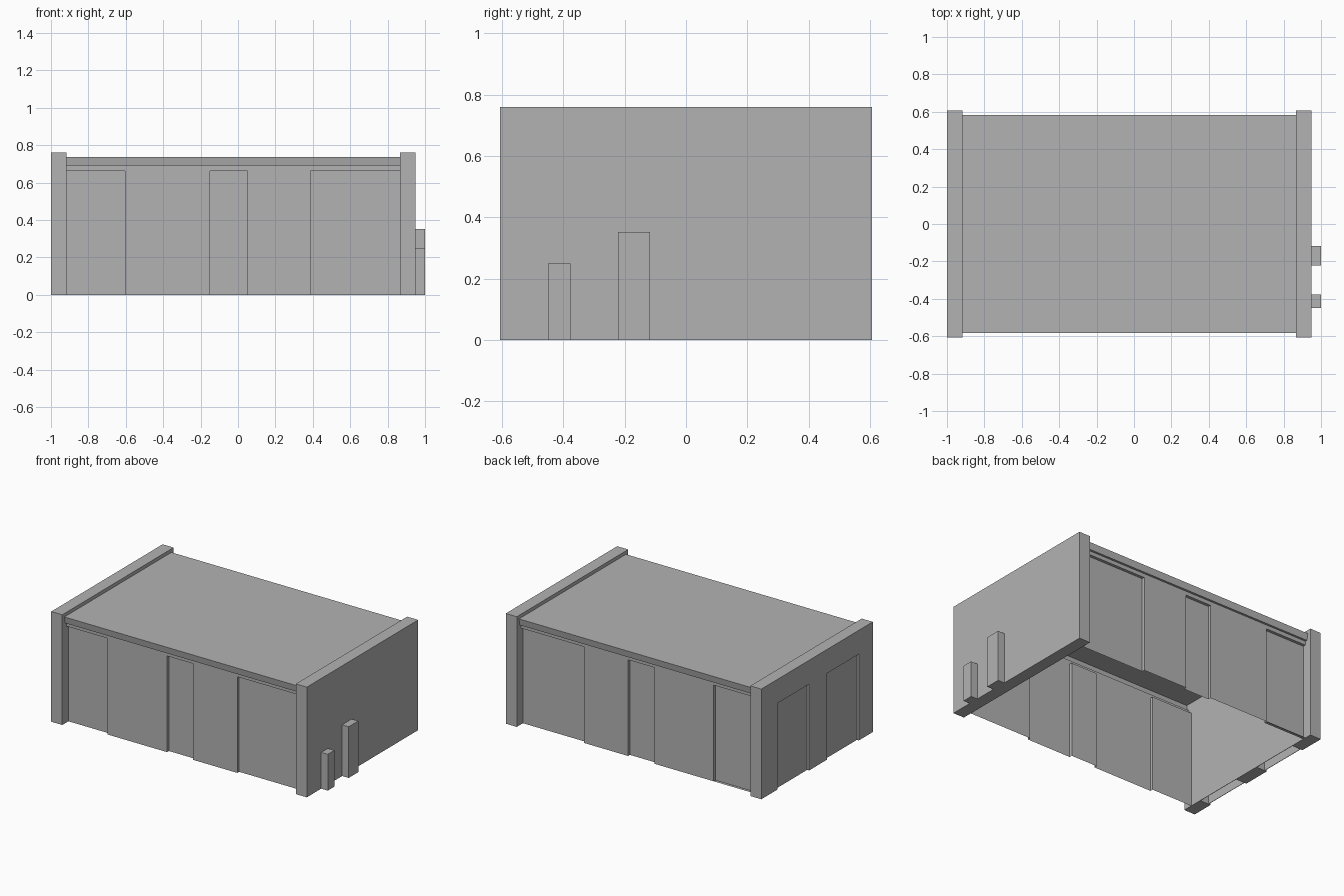
import bpy, bmesh

cube = bpy.data.objects.get("Cube")
if cube:
    bpy.data.objects.remove(cube, do_unlink=True)

grey = bpy.data.materials.new("plain grey")
grey.use_nodes = True
grey.diffuse_color = (0.45, 0.45, 0.45, 1)
grey.node_tree.nodes["Principled BSDF"].inputs["Base Color"].default_value = (0.45, 0.45, 0.45, 1)


def finish(name, bm, material=grey):
    mesh = bpy.data.meshes.new(name)
    bm.to_mesh(mesh)
    bm.free()
    mesh.materials.append(material)
    obj = bpy.data.objects.new(name, mesh)
    bpy.context.scene.collection.objects.link(obj)
    return obj


def box(name, x0, x1, y0, y1, z0, z1):
    bm = bmesh.new()
    bmesh.ops.create_cube(bm, size=1)
    for v in bm.verts:
        v.co.x = x1 if v.co.x > 0 else x0
        v.co.y = y1 if v.co.y > 0 else y0
        v.co.z = z1 if v.co.z > 0 else z0
    return finish(name, bm)


def cut(target, cutter):
    cutter.hide_render = True
    cutter.hide_viewport = True
    cutter.display_type = 'WIRE'
    mod = target.modifiers.new(cutter.name, 'BOOLEAN')
    mod.operation = 'DIFFERENCE'
    mod.solver = 'EXACT'
    mod.object = cutter


def strip(bm, a, b):
    """Quad strip between two matching point rows."""
    for i in range(len(a) - 1):
        bm.faces.new([bm.verts.new(p) for p in (a[i], b[i], b[i + 1], a[i + 1])])


LEFT, RIGHT = 0.866, -0.916
HALF, TOP = 0.607, 0.76
WALL, PANEL, PANEL_TOP = 0.56, 0.54, 0.663
EAVE, ROOF = 0.69, 0.736

# End walls
box("left_end_wall", LEFT, 0.95, -HALF, HALF, 0, TOP)
right_end = box("right_end_wall", -1, RIGHT, -HALF, HALF, 0, TOP)

# Shallow doors in the right end wall, hollow underneath
for name, y0, y1 in (("rear_door", 0.086, 0.432), ("front_door", -0.455, -0.109)):
    cut(right_end, box(name + "_recess_cutter", -1.1, -0.985, y0, y1, -0.1, 0.595))
    cut(right_end, box(name + "_hollow_cutter", -0.982, RIGHT - 0.003,
                       y0 + 0.001, y1 - 0.001, -0.1, 0.59))

# Long side walls as open sheets with recessed panels
edges = [RIGHT, -0.603, -0.15, 0.05, 0.387, LEFT]
for side, name in ((-1, "front_wall"), (1, "back_wall")):
    bm = bmesh.new()
    for i in range(5):
        x0, x1 = edges[i], edges[i + 1]
        depth = PANEL if i % 2 == 0 else WALL
        profile = [(depth, 0), (depth, PANEL_TOP)]
        if depth == PANEL:
            profile.append((WALL, PANEL_TOP))
        profile.append((WALL, EAVE))
        strip(bm, [(x0, side * y, z) for y, z in profile],
              [(x1, side * y, z) for y, z in profile])
    # Panel side reveals
    for x in edges[1:-1]:
        strip(bm, [(x, side * PANEL, 0), (x, side * PANEL, PANEL_TOP)],
              [(x, side * WALL, 0), (x, side * WALL, PANEL_TOP)])
    # Sill closing the last rear panel
    if side == 1:
        strip(bm, [(edges[0], PANEL, 0), (edges[0], WALL, 0)],
              [(edges[1], PANEL, 0), (edges[1], WALL, 0)])
    bmesh.ops.remove_doubles(bm, verts=bm.verts, dist=0.0001)
    bmesh.ops.recalc_face_normals(bm, faces=bm.faces)
    if sum(f.normal.y * f.calc_area() for f in bm.faces) * side < 0:
        bmesh.ops.reverse_faces(bm, faces=bm.faces)
    finish(name, bm)

# Roof sheet with eaves on both sides
bm = bmesh.new()
half = [(WALL, EAVE), (0.575, EAVE), (0.583, ROOF)]
profile = [(-y, z) for y, z in half] + half[::-1]
strip(bm, [(RIGHT, y, z) for y, z in profile], [(LEFT, y, z) for y, z in profile])
bmesh.ops.remove_doubles(bm, verts=bm.verts, dist=0.0001)
bmesh.ops.recalc_face_normals(bm, faces=bm.faces)
if sum(f.normal.z * f.calc_area() for f in bm.faces) < 0:
    bmesh.ops.reverse_faces(bm, faces=bm.faces)
finish("roof", bm)

# Utility boxes against the left end wall
box("small_utility_box", 0.95, 1, -0.45, -0.377, 0, 0.25)
box("tall_utility_box", 0.95, 1, -0.222, -0.117, 0, 0.353)
